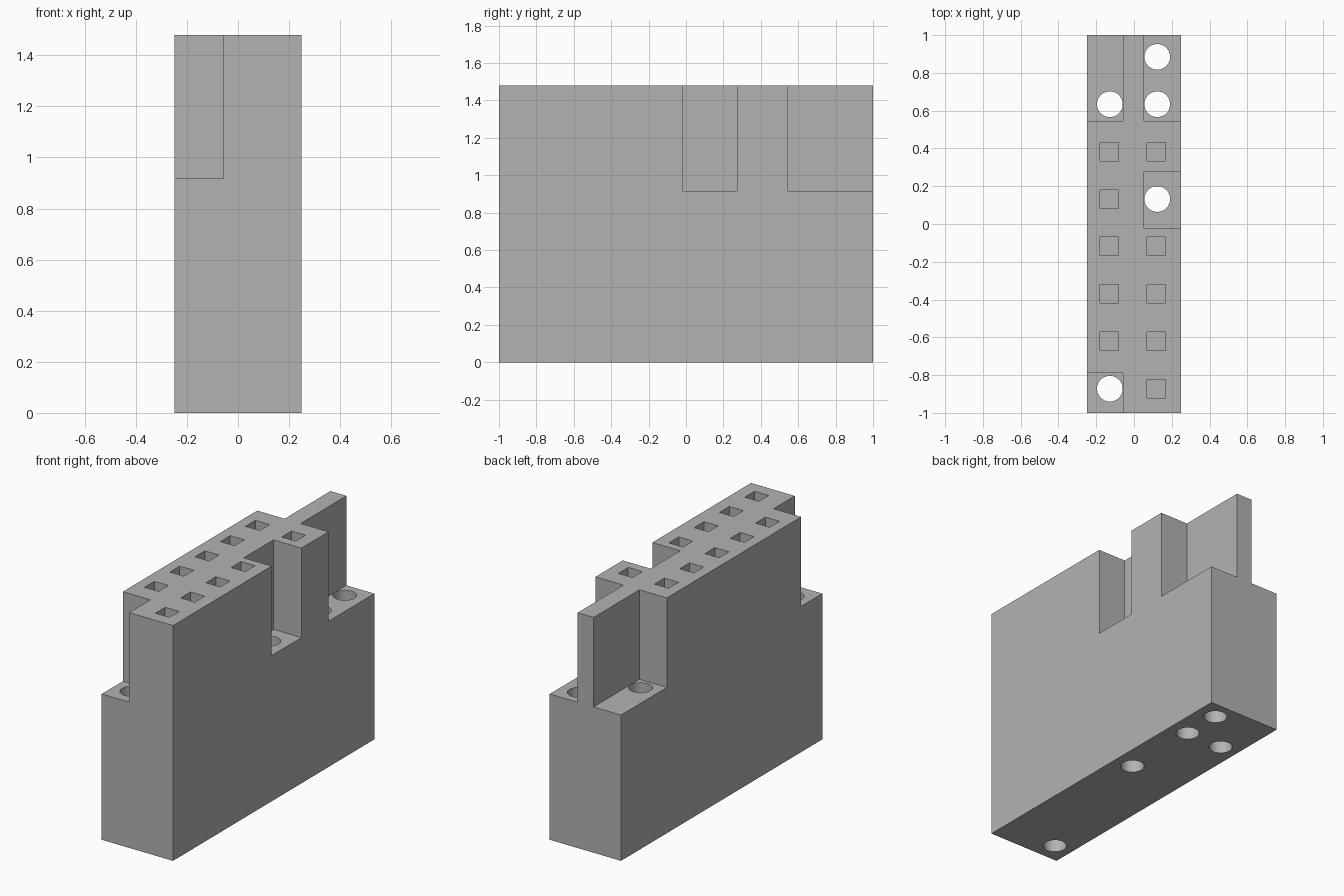
import bpy
import bmesh
from mathutils import Matrix, Vector

if "Cube" in bpy.data.objects:
    bpy.data.objects.remove(bpy.data.objects["Cube"], do_unlink=True)

HALF_W, HEIGHT, LEDGE = 0.248, 1.48, 0.917
PITCH, FIRST_ROW = 0.251, -0.872
OVER = 0.1   # how far cutters stick out of the block


def row(i):
    return FIRST_ROW + i * PITCH


def add_box(bm, low, high):
    low, high = Vector(low), Vector(high)
    matrix = Matrix.Translation((low + high) / 2) @ Matrix.Diagonal((*(high - low), 1))
    bmesh.ops.create_cube(bm, size=1, matrix=matrix)


def make_object(name, bm):
    mesh = bpy.data.meshes.new(name)
    bm.to_mesh(mesh)
    bm.free()
    obj = bpy.data.objects.new(name, mesh)
    bpy.context.collection.objects.link(obj)
    return obj


def cut(target, name, bm):
    cutter = make_object(name, bm)
    cutter.hide_render = True
    mod = target.modifiers.new(name, "BOOLEAN")
    mod.operation, mod.solver, mod.object = "DIFFERENCE", "EXACT", cutter
    bpy.ops.object.select_all(action="DESELECT")
    bpy.context.view_layer.objects.active = target
    target.select_set(True)
    bpy.ops.object.modifier_apply(modifier=name)
    bpy.data.objects.remove(cutter, do_unlink=True)


# Solid block
bm = bmesh.new()
add_box(bm, (-HALF_W, -1, 0), (HALF_W, 1, HEIGHT))
block = make_object("connector_block", bm)

# Stepped notches along both long sides
bm = bmesh.new()
for y0, y1 in ((-1 - OVER, -0.79), (0.545, 1 + OVER)):
    add_box(bm, (-HALF_W - OVER, y0, LEDGE), (-0.057, y1, HEIGHT + OVER))
for y0, y1 in ((-0.02, 0.275), (0.545, 1 + OVER)):
    add_box(bm, (0.054, y0, LEDGE), (HALF_W + OVER, y1, HEIGHT + OVER))
cut(block, "notch_cutter", bm)

# Square pin sockets in the top
bm = bmesh.new()
for x, rows in ((-0.132, (1, 2, 3, 4, 5)), (0.119, (0, 1, 2, 3, 5))):
    for i in rows:
        y = row(i)
        add_box(bm, (x - 0.049, y - 0.049, LEDGE), (x + 0.049, y + 0.049, HEIGHT + OVER))
cut(block, "socket_cutter", bm)

# Round bores from the notch floors through the base
bm = bmesh.new()
for x, rows in ((-0.128, (0, 6)), (0.123, (4, 6, 7))):
    for i in rows:
        bmesh.ops.create_cone(bm, cap_ends=True, segments=48, radius1=0.068, radius2=0.068,
                              depth=LEDGE + 2 * OVER,
                              matrix=Matrix.Translation((x, row(i), LEDGE / 2)))
cut(block, "bore_cutter", bm)

# Single grey plastic
grey = bpy.data.materials.new("grey_plastic")
grey.use_nodes = True
colour = (0.45, 0.45, 0.45, 1)
grey.diffuse_color = colour
grey.node_tree.nodes["Principled BSDF"].inputs["Base Color"].default_value = colour
block.data.materials.clear()
block.data.materials.append(grey)
bpy.ops.object.shade_smooth_by_angle()
